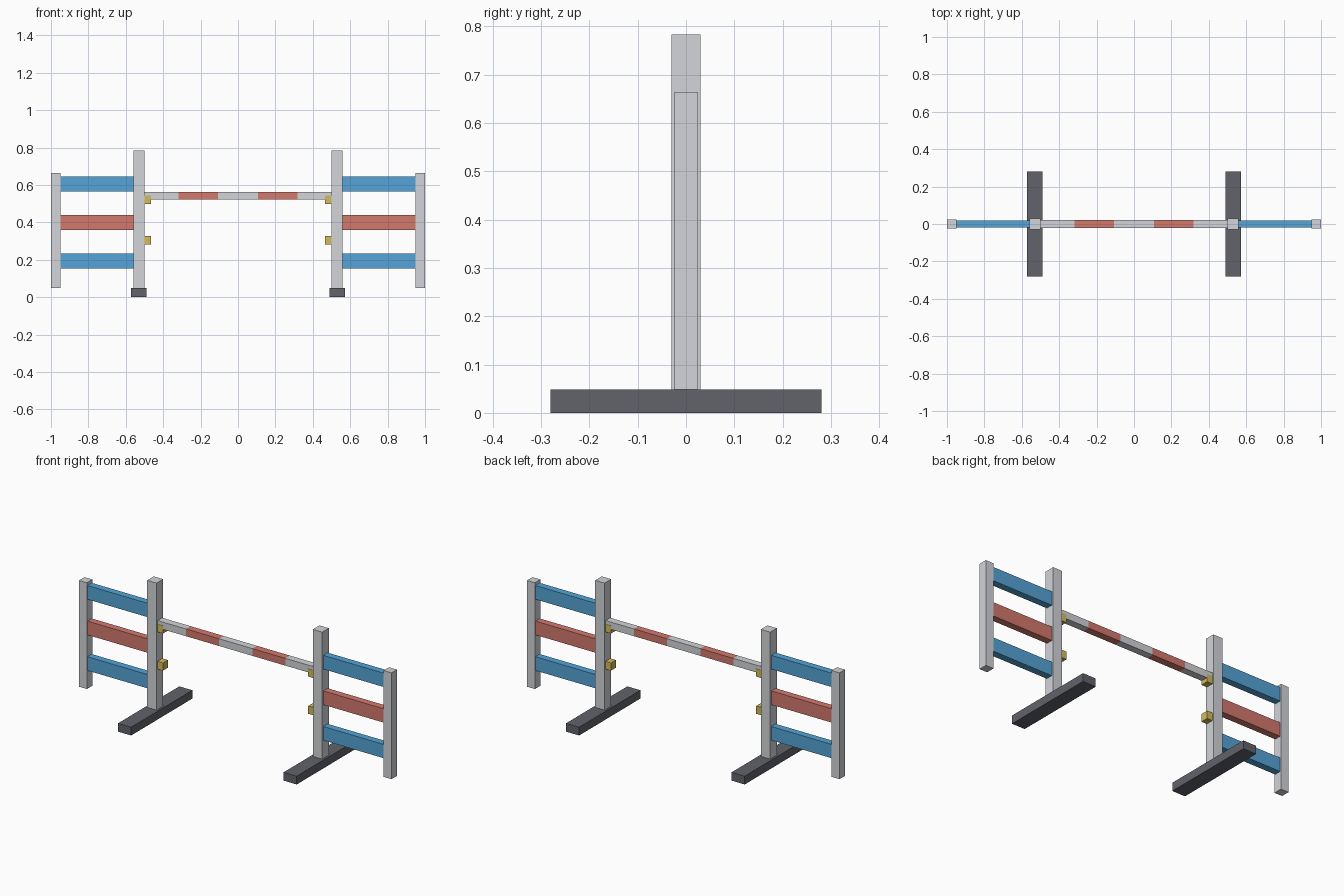
import bpy
import bmesh
from mathutils import Vector

cube = bpy.data.objects.get("Cube")
if cube:
    bpy.data.objects.remove(cube, do_unlink=True)


def material(name, rgb):
    mat = bpy.data.materials.new(name)
    mat.use_nodes = True
    colour = (*rgb, 1.0)
    mat.diffuse_color = colour
    mat.node_tree.nodes["Principled BSDF"].inputs["Base Color"].default_value = colour
    return mat


WHITE = material("off_white", (0.65, 0.66, 0.69))
BLUE = material("sky_blue", (0.09, 0.37, 0.68))
RED = material("soft_red", (0.65, 0.19, 0.155))
YELLOW = material("mustard_yellow", (0.65, 0.50, 0.11))
DARK = material("dark_grey", (0.12, 0.125, 0.145))


def box(name, mat, xs, ys, zs):
    """Flat-faced block between the given limits on each axis."""
    limits = [sorted(pair) for pair in (xs, ys, zs)]
    centre = Vector([(a + b) / 2 for a, b in limits])
    size = Vector([b - a for a, b in limits])
    bm = bmesh.new()
    bmesh.ops.create_cube(bm, size=1)
    bmesh.ops.scale(bm, vec=size, verts=bm.verts)
    mesh = bpy.data.meshes.new(name)
    bm.to_mesh(mesh)
    bm.free()
    mesh.materials.append(mat)
    obj = bpy.data.objects.new(name, mesh)
    obj.location = centre
    bpy.context.collection.objects.link(obj)
    return obj


FOOT_TOP = 0.048
POST_X = 0.53      # centre of the tall inner posts
RAIL_HEIGHT = 0.08

for side, s in (("left", 1), ("right", -1)):
    # Foot and the two uprights of each wing
    box(f"{side}_foot", DARK, (s * (POST_X - 0.042), s * (POST_X + 0.042)),
        (-0.28, 0.28), (0, FOOT_TOP))
    box(f"{side}_inner_post", WHITE, (s * (POST_X - 0.03), s * (POST_X + 0.03)),
        (-0.03, 0.03), (FOOT_TOP, 0.783))
    box(f"{side}_outer_post", WHITE, (s * 0.95, s),
        (-0.025, 0.025), (FOOT_TOP, 0.663))

    # Three rails between the uprights
    for level, z, mat in (("lower", 0.193, BLUE), ("middle", 0.399, RED), ("upper", 0.605, BLUE)):
        box(f"{side}_{level}_rail", mat, (s * 0.55, s * 0.96), (-0.02, 0.02),
            (z - RAIL_HEIGHT / 2, z + RAIL_HEIGHT / 2))

    # Cups that carry the pole
    for level, z in (("lower", 0.305), ("upper", 0.52)):
        box(f"{side}_{level}_cup", YELLOW, (s * 0.465, s * 0.51),
            (-0.0225, 0.0225), (z - 0.0225, z + 0.0225))

# Striped pole made of five equal lengths
length = 2 * POST_X / 5
for i in range(5):
    start = -POST_X + i * length
    box(f"pole_section_{i + 1}", RED if i % 2 else WHITE,
        (start, start + length), (-0.021, 0.021), (0.521, 0.563))
